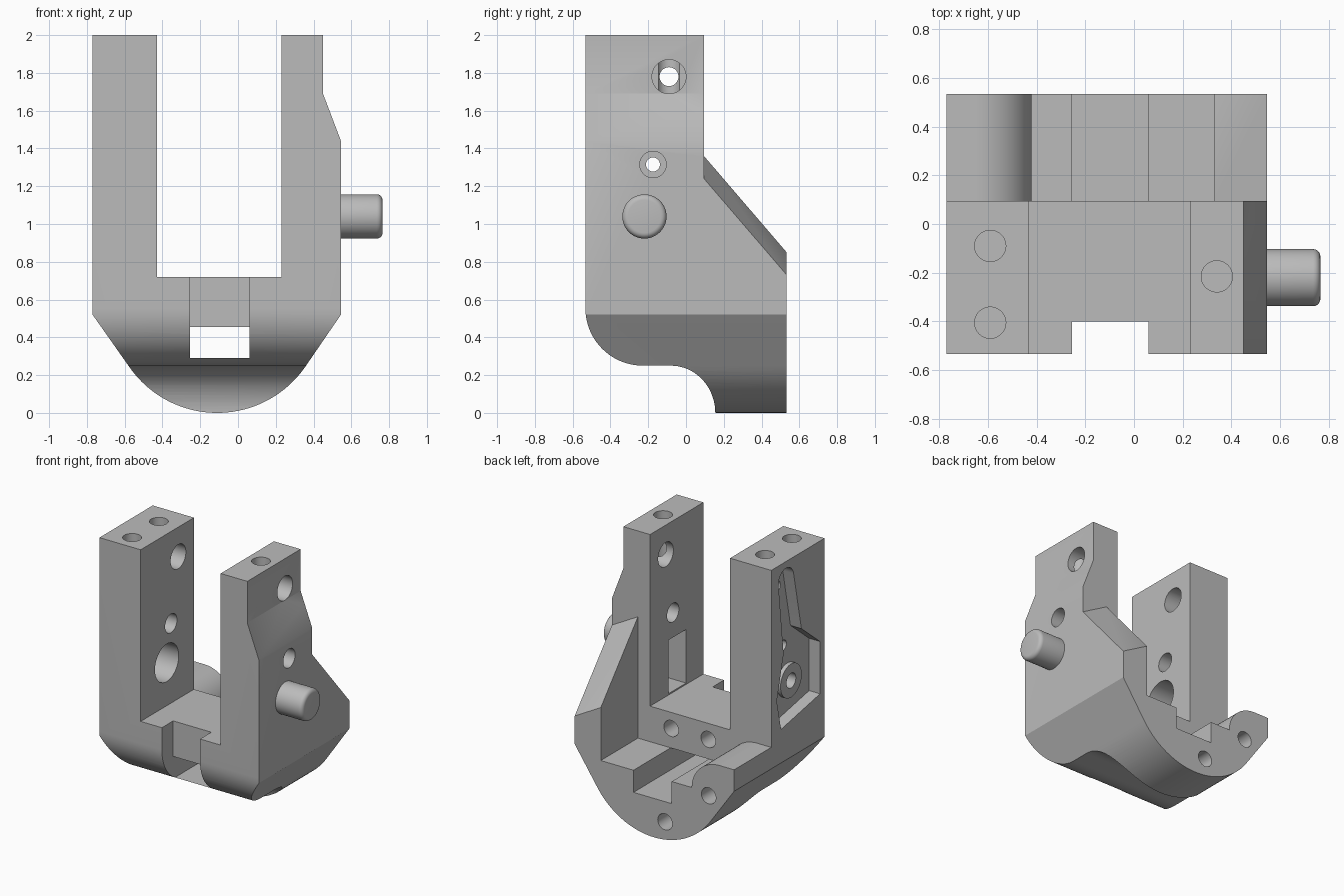
import bpy, bmesh, math
from mathutils import Vector

if "Cube" in bpy.data.objects:
    bpy.data.objects.remove(bpy.data.objects["Cube"], do_unlink=True)

grey = bpy.data.materials.new("machined_grey")
grey.use_nodes = True
grey.diffuse_color = (0.5, 0.5, 0.5, 1)
grey.node_tree.nodes["Principled BSDF"].inputs["Base Color"].default_value = (0.5, 0.5, 0.5, 1)


def prism(name, axis, pts, lo, hi, end_pts=None):
    """Extrude a 2D outline along an axis; end_pts gives a different far outline."""
    def place(p, t):
        return {"x": (t, p[0], p[1]), "y": (p[0], t, p[1]), "z": (p[0], p[1], t)}[axis]
    bm = bmesh.new()
    a = [bm.verts.new(place(p, lo)) for p in pts]
    b = [bm.verts.new(place(p, hi)) for p in (end_pts or pts)]
    bm.faces.new(a)
    bm.faces.new(b[::-1])
    n = len(a)
    for i in range(n):
        j = (i + 1) % n
        bm.faces.new((a[i], b[i], b[j], a[j]))
    bmesh.ops.recalc_face_normals(bm, faces=bm.faces)
    mesh = bpy.data.meshes.new(name)
    bm.to_mesh(mesh)
    bm.free()
    mesh.materials.append(grey)
    ob = bpy.data.objects.new(name, mesh)
    bpy.context.collection.objects.link(ob)
    return ob


def arc(cx, cy, rx, ry, start, end, n=20):
    angles = [math.radians(start + (end - start) * i / n) for i in range(n + 1)]
    return [(cx + rx * math.cos(t), cy + ry * math.sin(t)) for t in angles]


def rod(axis, u, v, r, lo, hi):
    return prism("cutter", axis, arc(u, v, r, r, 0, 352.5, 47), lo, hi)


def rect(a, b, c, d):
    return [(a, c), (b, c), (b, d), (a, d)]


def combine(target, other, operation="DIFFERENCE"):
    mod = target.modifiers.new("combine", "BOOLEAN")
    mod.operation, mod.solver, mod.object = operation, "EXACT", other
    bpy.context.view_layer.objects.active = target
    bpy.ops.object.modifier_apply(modifier=mod.name)
    bpy.data.objects.remove(other, do_unlink=True)


def smooth(ob):
    bpy.ops.object.select_all(action="DESELECT")
    ob.select_set(True)
    bpy.context.view_layer.objects.active = ob
    bpy.ops.object.shade_smooth_by_angle(angle=math.radians(25))


# Forked body: front outline crossed with side outline
front = [(-0.77, 2), (-0.77, 0.52)]
front += arc(-0.11, 0.567, 0.567, 0.567, 214, 326, 40)
front += [(0.545, 0.52), (0.545, 1.44), (0.45, 1.69), (0.45, 2),
          (0.23, 2), (0.23, 0.72), (-0.43, 0.72), (-0.43, 2)]
body = prism("forked_body", "y", front, -0.7, 0.7)
side = [(-0.533, 2.1)] + arc(-0.228, 0.555, 0.305, 0.305, 180, 270)
side += arc(-0.08, 0, 0.235, 0.25, 90, 0)
side += [(0.155, -0.1), (0.533, -0.1), (0.533, 0.85), (0.095, 1.36), (0.095, 2.1)]
combine(body, prism("cutter", "x", side, -1, 1), "INTERSECT")

# Rear shelf, leaving the wing and the rounded ridge
shelf = [(0.33, 2.1), (0.33, 0.455), (0.06, 0.455), (0.06, 0.29),
         (-0.255, 0.29), (-0.255, 0.455)]
shelf += arc(-0.65, 0.455, 0.23, 0.225, 0, 90, 14) + [(-0.9, 0.68), (-0.9, 2.1)]
combine(body, prism("cutter", "y", shelf, 0.095, 0.7))

# Sloped top of the wing
inner = [(0.095, 1.36), (0.6, 0.772), (0.6, 1.6), (0.095, 1.6)]
outer = [(0.095, 1.232), (0.6, 0.644), (0.6, 1.6), (0.095, 1.6)]
combine(body, prism("cutter", "x", inner, 0.33, 0.56, outer))

# Front notch and the channel beneath the floor
combine(body, prism("cutter", "y", rect(-0.255, 0.06, -0.1, 0.9), -0.7, -0.4))
combine(body, prism("cutter", "y", rect(-0.255, 0.06, 0.29, 0.455), -0.5, 0.2))

# Slot inside the arm that carries the peg
combine(body, prism("cutter", "x", rect(-0.33, -0.12, 0.73, 1.13), 0.1, 0.42))

# Shaped pocket on the outer face of the thick arm, with a boss
pocket = arc(-0.08, 1.86, 0.09, 0.09, 0, 170, 14)
pocket += [(-0.26, 1.43), (-0.48, 1.25), (-0.48, 0.86), (-0.02, 0.77),
           (0.03, 1.0), (-0.05, 1.32)]
combine(body, prism("cutter", "x", pocket, -0.9, -0.68))
combine(body, rod("x", -0.225, 1.04, 0.125, -0.71, -0.67), "UNION")

# Cross holes: wide through the thin arm, stepped in the thick arm
for y, z, wide, narrow in ((-0.09, 1.78, 0.09, 0.05), (-0.175, 1.315, 0.07, 0.037)):
    combine(body, rod("x", y, z, wide, 0.1, 0.7))
    combine(body, rod("x", y, z, wide, -0.62, -0.3))
    combine(body, rod("x", y, z, narrow, -0.9, -0.5))
combine(body, rod("x", -0.225, 1.04, 0.14, -0.62, -0.3))
combine(body, rod("x", -0.225, 1.04, 0.055, -0.9, -0.5))

# Screw holes in the arm tops, the floor block and the rear face
for x, y in ((0.34, -0.215), (-0.59, -0.09), (-0.59, -0.405)):
    combine(body, rod("z", x, y, 0.064, 1.62, 2.1))
for x, z, start, end in ((0.056, 0.6, -0.12, 0.2), (-0.25, 0.6, -0.12, 0.2),
                         (-0.56, 0.43, 0.3, 0.7), (-0.2, 0.14, 0.3, 0.7)):
    combine(body, rod("y", x, z, 0.06, start, end))

body.data.materials.clear()
body.data.materials.append(grey)
for face in body.data.polygons:
    face.material_index = 0
smooth(body)

# Side peg with a rounded end
peg = rod("x", -0.22, 1.04, 0.117, 0.5, 0.765)
peg.name = "side_peg"
bm = bmesh.new()
bm.from_mesh(peg.data)
rim = [e for e in bm.edges if all(v.co.x > 0.76 for v in e.verts)]
bmesh.ops.bevel(bm, geom=rim, offset=0.03, segments=5, profile=0.5, affect="EDGES")
bm.to_mesh(peg.data)
bm.free()
smooth(peg)
